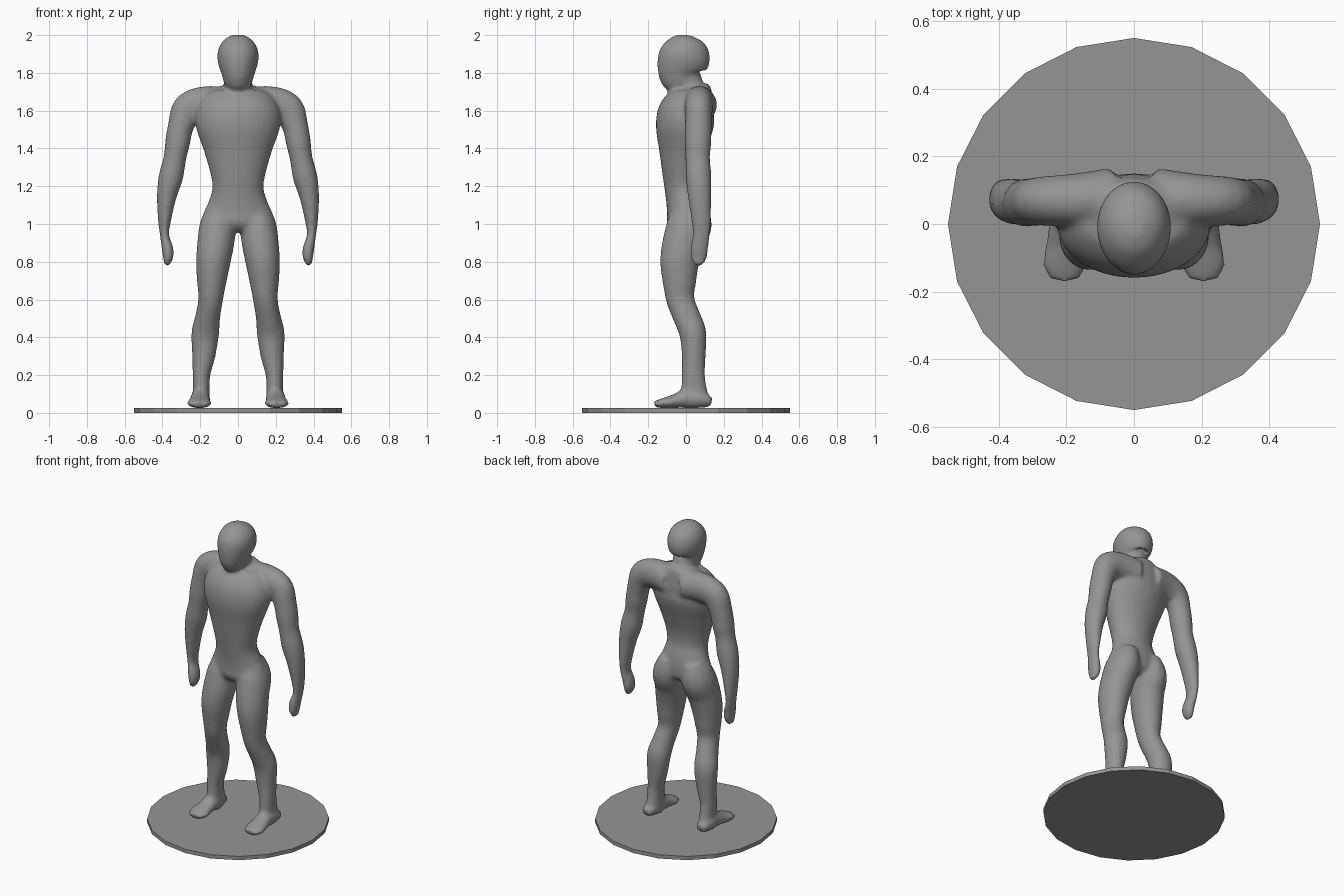
import bpy
import bmesh
from math import cos, sin, pi
from mathutils import Vector

if "Cube" in bpy.data.objects:
    bpy.data.objects.remove(bpy.data.objects["Cube"])

grey = bpy.data.materials.new("plain grey")
grey.use_nodes = True
GREY = (0.3, 0.3, 0.3, 1)
grey.diffuse_color = GREY
grey.node_tree.nodes["Principled BSDF"].inputs["Base Color"].default_value = GREY


def spline(rows, steps=4):
    """Resample section rows along a Catmull-Rom curve."""
    rows = [Vector(row) for row in rows]
    padded = [rows[0]] + rows + [rows[-1]]
    result = []
    for a, b, c, d in zip(padded, padded[1:], padded[2:], padded[3:]):
        for step in range(steps):
            t = step / steps
            result.append(b + (c - a) * (t / 2)
                          + (a * 2 - b * 5 + c * 4 - d) * (t * t / 2)
                          + (b * 3 - a - c * 3 + d) * (t ** 3 / 2))
    return result + [rows[-1]]


def loft(bm, rows, reference, mirror=1, sides=28):
    """Closed tube through oval sections: x, y, z, half width, half depth.
    The depth is measured along the reference direction."""
    rows = spline(rows)
    centres = [Vector(row[:3]) for row in rows]
    rings = []
    for i, row in enumerate(rows):
        ahead = centres[min(i + 1, len(rows) - 1)]
        behind = centres[max(i - 1, 0)]
        tangent = (ahead - behind).normalized()
        depth = (reference - tangent * reference.dot(tangent)).normalized()
        width = depth.cross(tangent)
        ring = []
        for k in range(sides):
            angle = 2 * pi * k / sides
            point = (centres[i] + width * (row[3] * cos(angle))
                     + depth * (row[4] * sin(angle)))
            point.x *= mirror
            ring.append(bm.verts.new(point))
        rings.append(ring)
    faces = [bm.faces.new(rings[0]), bm.faces.new(rings[-1])]
    for low, high in zip(rings, rings[1:]):
        for k in range(sides):
            n = (k + 1) % sides
            faces.append(bm.faces.new((low[k], low[n], high[n], high[k])))
    bmesh.ops.recalc_face_normals(bm, faces=faces)


def central(rows):
    """Sections on the middle plane: z, front y, back y, half width."""
    return [(0, (front + back) / 2, z, half, (back - front) / 2)
            for z, front, back, half in rows]


def limb(rows):
    """Sections of a leg: z, inner x, outer x, front y, back y."""
    return [((inner + outer) / 2, (front + back) / 2, z,
             (outer - inner) / 2, (back - front) / 2)
            for z, inner, outer, front, back in rows]


torso = central([
    (0.96, -0.06, 0.06, 0.08), (1.0, -0.1, 0.1, 0.17),
    (1.05, -0.1, 0.11, 0.185), (1.12, -0.105, 0.1, 0.155),
    (1.2, -0.115, 0.08, 0.135), (1.3, -0.13, 0.085, 0.155),
    (1.4, -0.145, 0.11, 0.185), (1.5, -0.16, 0.14, 0.22),
    (1.58, -0.15, 0.155, 0.225), (1.65, -0.1, 0.155, 0.2),
    (1.7, -0.055, 0.14, 0.15), (1.73, -0.04, 0.12, 0.09)])

head = central([
    (1.64, -0.04, 0.12, 0.085), (1.73, -0.05, 0.095, 0.072),
    (1.78, -0.135, 0.098, 0.082), (1.83, -0.152, 0.11, 0.1),
    (1.88, -0.148, 0.127, 0.11), (1.93, -0.13, 0.12, 0.103),
    (1.975, -0.09, 0.085, 0.075), (2.0, -0.035, 0.035, 0.03)])

leg = limb([
    (1.1, 0.02, 0.15, -0.07, 0.11), (1.0, 0.01, 0.2, -0.1, 0.138),
    (0.9, 0.02, 0.215, -0.125, 0.095), (0.8, 0.04, 0.222, -0.137, 0.07),
    (0.7, 0.06, 0.218, -0.125, 0.055), (0.6, 0.08, 0.21, -0.105, 0.045),
    (0.5, 0.095, 0.228, -0.065, 0.08), (0.42, 0.1, 0.247, -0.035, 0.108),
    (0.3, 0.12, 0.243, -0.022, 0.104), (0.2, 0.147, 0.24, -0.022, 0.1),
    (0.1, 0.15, 0.24, -0.025, 0.115), (0.04, 0.15, 0.25, 0.0, 0.12)])

foot = [
    (0.2, 0.135, 0.055, 0.03, 0.025), (0.2, 0.08, 0.07, 0.05, 0.045),
    (0.2, 0.0, 0.075, 0.052, 0.05), (0.203, -0.06, 0.062, 0.057, 0.037),
    (0.205, -0.12, 0.052, 0.066, 0.027), (0.205, -0.168, 0.045, 0.042, 0.016)]

arm = [
    (0.06, 0.075, 1.63, 0.09, 0.092), (0.17, 0.07, 1.638, 0.092, 0.08),
    (0.262, 0.068, 1.607, 0.088, 0.073), (0.302, 0.065, 1.52, 0.069, 0.071),
    (0.32, 0.063, 1.43, 0.066, 0.071), (0.334, 0.062, 1.35, 0.06, 0.065),
    (0.355, 0.067, 1.25, 0.065, 0.068), (0.377, 0.072, 1.15, 0.053, 0.062),
    (0.389, 0.08, 1.02, 0.035, 0.052), (0.389, 0.08, 0.94, 0.024, 0.047),
    (0.373, 0.07, 0.87, 0.031, 0.048), (0.37, 0.067, 0.82, 0.027, 0.044),
    (0.38, 0.067, 0.782, 0.014, 0.025)]

# Figure: overlapping volumes fused into one smooth skin
bm = bmesh.new()
back = Vector((0, 1, 0))
up = Vector((0, 0, 1))
loft(bm, torso, back)
loft(bm, head, back)
for side in (1, -1):
    loft(bm, leg, back, side)
    loft(bm, arm, back, side)
    loft(bm, foot, up, side)
mesh = bpy.data.meshes.new("body")
bm.to_mesh(mesh)
bm.free()
body = bpy.data.objects.new("body", mesh)
bpy.context.collection.objects.link(body)
mesh.materials.append(grey)
fuse = body.modifiers.new("fuse", "REMESH")
fuse.mode = "VOXEL"
fuse.voxel_size = 0.01
fuse.use_smooth_shade = True
soften = body.modifiers.new("soften", "SMOOTH")
soften.factor = 0.5
soften.iterations = 12

# Round display base with flat facets
bpy.ops.mesh.primitive_cylinder_add(vertices=20, radius=0.55, depth=0.025,
                                    location=(0, 0, 0.0125))
base = bpy.context.object
base.name = "display_base"
base.data.materials.append(grey)
